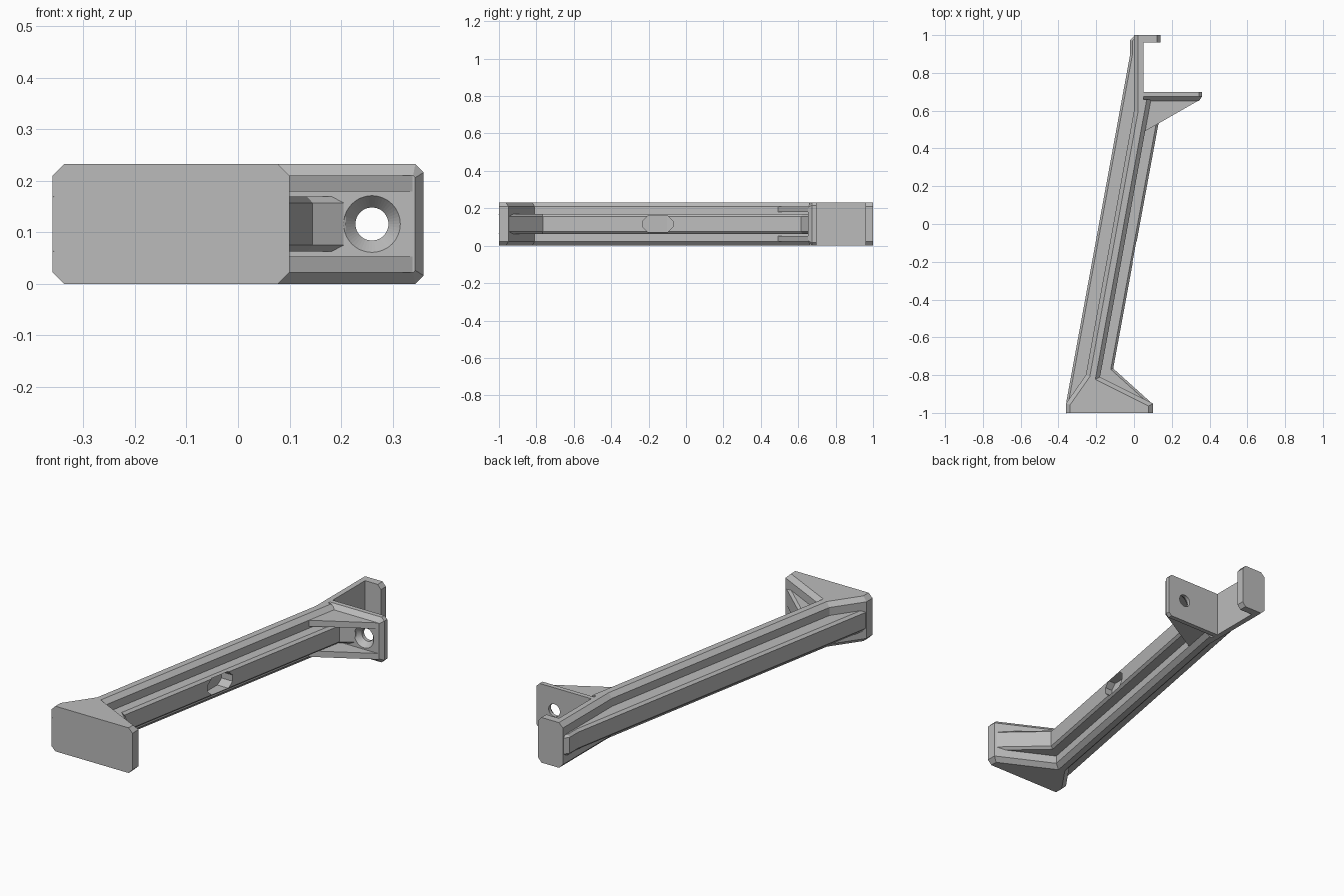
import bpy, bmesh, math
from mathutils import Vector

if "Cube" in bpy.data.objects:
    bpy.data.objects.remove(bpy.data.objects["Cube"], do_unlink=True)

grey = bpy.data.materials.new("plain_grey")
grey.use_nodes = True
GREY = (0.5, 0.5, 0.5, 1)
grey.diffuse_color = GREY
grey.node_tree.nodes["Principled BSDF"].inputs["Base Color"].default_value = GREY

H = 0.232       # overall height
C = 0.022       # main chamfer


def loft(name, rings):
    """Skin equal-sized rings of points and cap both ends."""
    bm = bmesh.new()
    loops = [[bm.verts.new(p) for p in ring] for ring in rings]
    n = len(loops[0])
    for a, b in zip(loops, loops[1:]):
        for i in range(n):
            j = (i + 1) % n
            bm.faces.new((a[i], a[j], b[j], b[i]))
    bm.faces.new(loops[0][::-1])
    bm.faces.new(loops[-1])
    bmesh.ops.recalc_face_normals(bm, faces=bm.faces)
    mesh = bpy.data.meshes.new(name)
    bm.to_mesh(mesh)
    bm.free()
    mesh.materials.append(grey)
    obj = bpy.data.objects.new(name, mesh)
    bpy.context.collection.objects.link(obj)
    return obj


def inset(outline):
    """Move each edge of a counter-clockwise outline inward by its own amount."""
    result = []
    for i, (x, y, d) in enumerate(outline):
        px, py, pd = outline[i - 1]
        nx, ny, _ = outline[(i + 1) % len(outline)]
        p = Vector((x, y))
        e1 = (p - Vector((px, py))).normalized()
        e2 = (Vector((nx, ny)) - p).normalized()
        n1, n2 = Vector((-e1.y, e1.x)), Vector((-e2.y, e2.x))
        r1, r2 = n1.dot(p) + pd, n2.dot(p) + d
        det = n1.x * n2.y - n1.y * n2.x
        result.append(((r1 * n2.y - r2 * n1.y) / det, (n1.x * r2 - n2.x * r1) / det))
    return result


def chamfered_slab(name, outline, z0, z1, c):
    outer = [(x, y) for x, y, d in outline]
    inner = inset(outline)
    levels = ((inner, z0), (outer, z0 + c), (outer, z1 - c), (inner, z1))
    return loft(name, [[(x, y, z) for x, y in ring] for ring, z in levels])


def cut(obj, cutter):
    cutter.hide_render = True
    mod = obj.modifiers.new("cut", 'BOOLEAN')
    mod.operation = 'DIFFERENCE'
    mod.solver = 'EXACT'
    mod.object = cutter
    bpy.context.view_layer.objects.active = obj
    bpy.ops.object.modifier_apply(modifier=mod.name)
    bpy.data.objects.remove(cutter, do_unlink=True)


def clipped_rect(a0, a1, b0, b1, c):
    """Rectangle with cut corners, as pairs."""
    return [(a0 + c, b0), (a1 - c, b0), (a1, b0 + c), (a1, b1 - c),
            (a1 - c, b1), (a0 + c, b1), (a0, b1 - c), (a0, b0 + c)]


# Tall web with flared foot and end hook
web = [(-0.36, -1, 0), (0.10, -1, C), (0.10, -0.95, C), (-0.18, -0.81, C),
       (0.09, 0.66, 0), (0.05, 0.66, 0), (0.05, 0.96, 0), (0.14, 0.96, 0.018),
       (0.14, 1, 0), (0, 1, C), (0, 0.6, C), (-0.255, -0.8, C), (-0.36, -0.95, C)]
chamfered_slab("web_foot_and_hook", web, 0, H, C)

# Wide rib crossing the web at mid height
R = 0.012
rib = [(-0.358, -0.97, 0), (0.09, -0.97, 0), (0.09, -0.945, R), (-0.11, -0.765, R),
       (0.145, 0.615, R), (0.21, 0.655, 0), (0.21, 0.68, 0), (0.04, 0.68, 0),
       (0.04, 0.99, 0), (0, 0.995, R), (-0.02, 0.975, R), (-0.02, 0.9, R),
       (-0.358, -0.94, 0)]
rib_obj = chamfered_slab("cross_rib", rib, 0.063, 0.169, R)

# Blind slot in the side of the rib
slot = clipped_rect(-0.23, -0.07, 0.073, 0.159, 0.027)
cut(rib_obj, loft("slot_cutter", [[(x, y, z) for y, z in slot] for x in (-0.05, 0.1)]))

# Mounting plate, chamfered on its front rim
rear = clipped_rect(0.03, 0.36, 0, H, 0.016)
front = clipped_rect(0.03, 0.344, C, H - C, 0.004)
plate = loft("mounting_plate", [[(x, y, z) for x, z in ring] for ring, y in
                                ((front, 0.652), (rear, 0.674), (rear, 0.698))])

# Countersunk screw hole
SIDES = 48
hole = []
for y, r in ((0.64, 0.055), (0.652, 0.055), (0.68, 0.032), (0.72, 0.032)):
    hole.append([(0.26 + r * math.cos(i * math.tau / SIDES), y,
                  H / 2 + r * math.sin(i * math.tau / SIDES)) for i in range(SIDES)])
cut(plate, loft("hole_cutter", hole))

# Triangular gussets above and below the screw hole
triangle = [(0.03, 0.475), (0.344, 0.655), (0.03, 0.66)]
for name, z0 in (("lower_gusset", C), ("upper_gusset", H - C - 0.031)):
    loft(name, [[(x, y, z) for x, y in triangle] for z in (z0, z0 + 0.031)])
